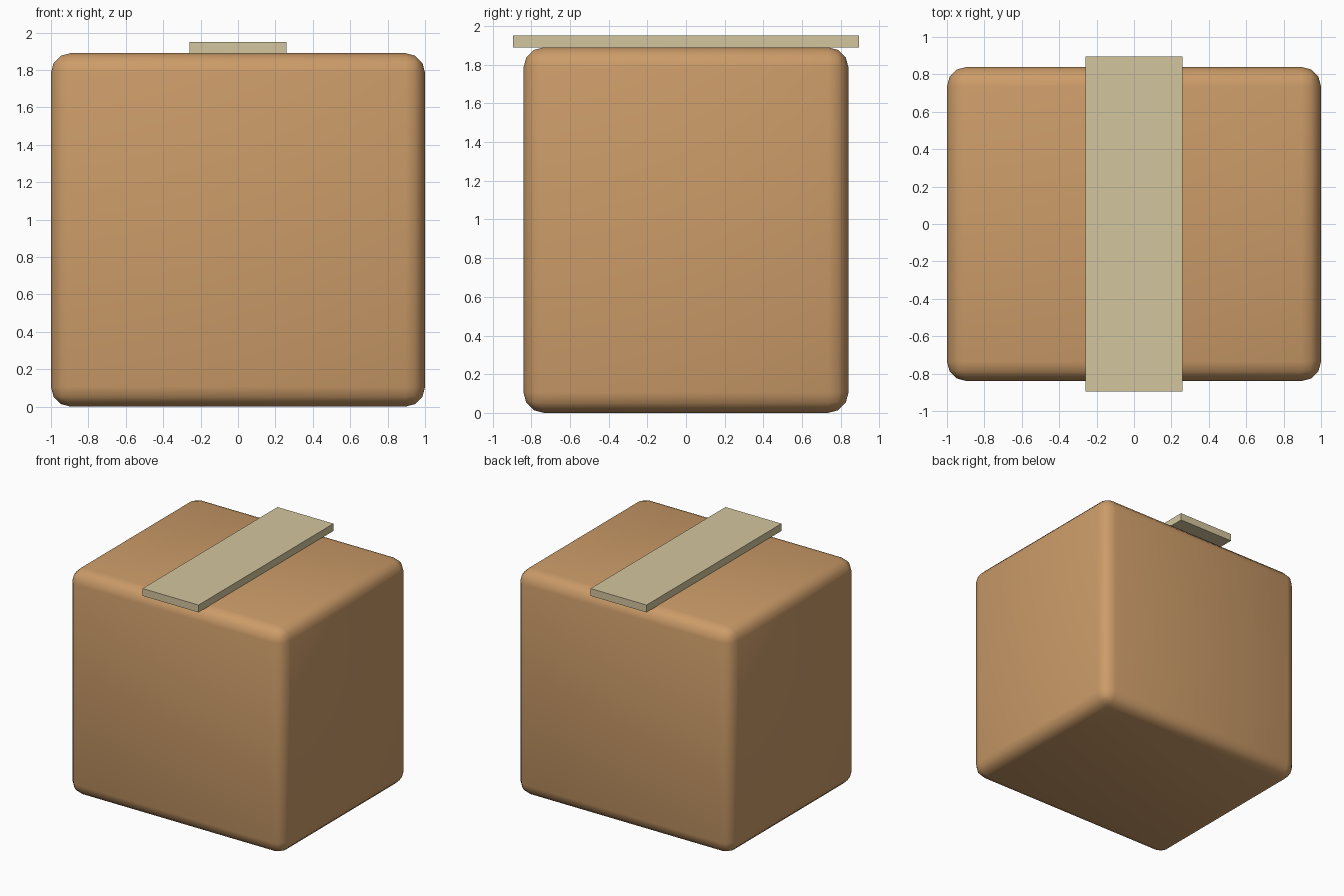
import bpy

if "Cube" in bpy.data.objects:
    bpy.data.objects.remove(bpy.data.objects["Cube"])


def block(name, size, centre_z, colour, bevel=0.0):
    """Box centred on x and y, optionally with rounded edges."""
    bpy.ops.mesh.primitive_cube_add(size=1, location=(0, 0, centre_z))
    ob = bpy.context.object
    ob.name = name
    ob.scale = size
    bpy.ops.object.transform_apply(location=False, rotation=False, scale=True)
    if bevel:
        mod = ob.modifiers.new("rounded_edges", 'BEVEL')
        mod.width = bevel
        mod.segments = 3
        bpy.ops.object.modifier_apply(modifier=mod.name)
        bpy.ops.object.shade_smooth_by_angle()
    mat = bpy.data.materials.new(name + "_colour")
    mat.diffuse_color = (*colour, 1)
    mat.use_nodes = True
    mat.node_tree.nodes["Principled BSDF"].inputs["Base Color"].default_value = mat.diffuse_color
    ob.data.materials.append(mat)
    return ob


# Cardboard body with softly rounded edges
block("carton", (2.0, 1.68, 1.89), 0.95, (0.60, 0.33, 0.14), bevel=0.105)

# Flat tape strip over the top, overhanging front and back
block("tape_strip", (0.52, 1.79, 0.062), 1.924, (0.65, 0.56, 0.34))

# Stand the model on the ground
for ob in bpy.context.scene.objects:
    ob.location.z -= 0.005
